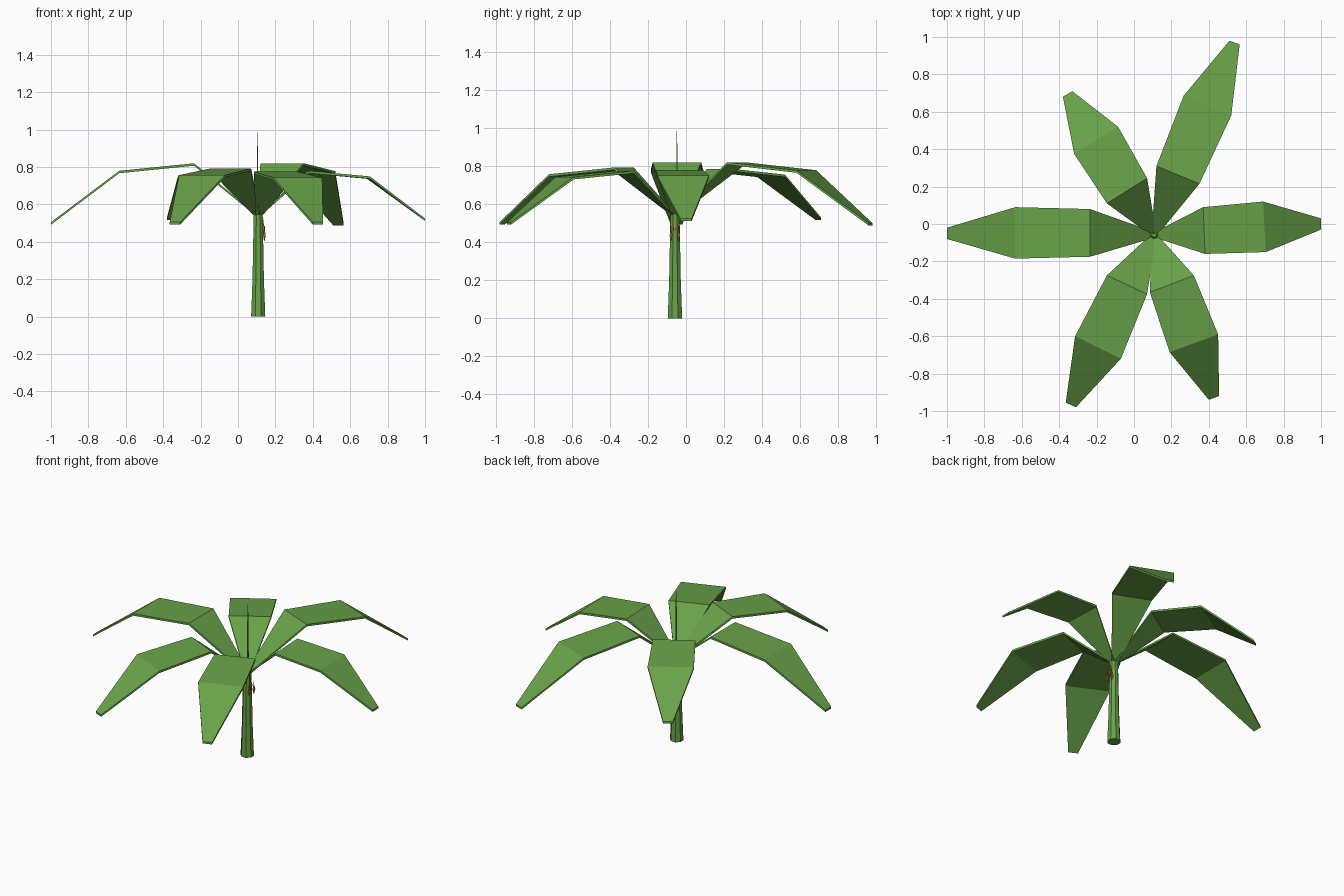
import bpy, bmesh, math
from mathutils import Vector

if "Cube" in bpy.data.objects:
    bpy.data.objects.remove(bpy.data.objects["Cube"])

def material(name, rgb):
    m = bpy.data.materials.new(name)
    m.diffuse_color = (*rgb, 1)
    m.use_nodes = True
    m.node_tree.nodes["Principled BSDF"].inputs["Base Color"].default_value = m.diffuse_color
    return m

GREEN = material("leaf green", (0.14, 0.36, 0.066))
ORANGE = material("fruit orange", (0.50, 0.17, 0.04))
CX, CY = 0.108, -0.058  # trunk axis

def finish(name, bm, mat):
    bmesh.ops.recalc_face_normals(bm, faces=bm.faces)
    me = bpy.data.meshes.new(name)
    bm.to_mesh(me)
    bm.free()
    me.materials.append(mat)
    ob = bpy.data.objects.new(name, me)
    bpy.context.collection.objects.link(ob)
    return ob

def loft(name, rings, mat):
    """Skin a list of closed point rings and cap both ends."""
    bm = bmesh.new()
    vs = [[bm.verts.new(p) for p in r] for r in rings]
    n = len(rings[0])
    for a, b in zip(vs, vs[1:]):
        for i in range(n):
            j = (i + 1) % n
            bm.faces.new((a[i], a[j], b[j], b[i]))
    bm.faces.new(vs[0])
    bm.faces.new(vs[-1])
    return finish(name, bm, mat)

def turned(name, x, y, profile, sides, mat):
    """Round upright part from (radius, height) pairs."""
    return loft(name, [[(x + r * math.cos(2 * math.pi * (i + .5) / sides),
                         y + r * math.sin(2 * math.pi * (i + .5) / sides), z)
                        for i in range(sides)] for r, z in profile], mat)

def leaf(name, sections):
    """Thin bent leaf: each section is left edge xy, right edge xy, height."""
    first = sections[0]
    out = (Vector(first[0]) + Vector(first[1])) / 2 - Vector((CX, CY))
    out.normalize()
    side = (Vector(first[0]) - Vector(first[1])).normalized() * 0.02
    root = Vector((CX, CY)) + out * 0.015
    rows = [(root + side, root - side, 0.555)] + sections
    rings = []
    for a, b, z in rows:
        a, b = Vector((*a, z)), Vector((*b, z))
        d = Vector((0, 0, -0.013))
        rings.append([a, b, b + d, a + d])
    loft(name, rings, GREEN)

# trunk, slightly flared at the foot
turned("trunk", CX, CY, [(0.041, 0), (0.033, 0.2), (0.026, 0.55), (0.012, 0.57)], 8, GREEN)
# upright young shoot
turned("young_shoot", CX - 0.003, CY + 0.01, [(0.007, 0.54), (0.005, 0.75), (0.002, 0.985)], 4, GREEN)

# six drooping leaves
leaf("leaf_left", [((-.235, -.175), (-.235, .08), .82), ((-.635, -.185), (-.635, .09), .78),
                   ((-1, -.08), (-1, -.02), .505)])
leaf("leaf_right", [((.37, .09), (.38, -.16), .78), ((.69, .12), (.705, -.15), .75),
                    ((1, .03), (1, -.03), .525)])
leaf("leaf_back_right", [((.12, .31), (.35, .215), .82), ((.265, .685), (.52, .58), .778),
                         ((.51, .98), (.565, .96), .50)])
leaf("leaf_back_left", [((-.145, .11), (.07, .245), .785), ((-.32, .375), (-.085, .52), .755),
                        ((-.38, .68), (-.33, .71), .53)])
leaf("leaf_front_left", [((.07, -.375), (-.145, -.275), .793), ((-.07, -.72), (-.315, -.60), .757),
                         ((-.31, -.98), (-.365, -.955), .505)])
leaf("leaf_front_right", [((.32, -.275), (.085, -.365), .775), ((.45, -.59), (.19, -.685), .743),
                          ((.455, -.92), (.40, -.94), .505)])

# small hanging fruit beside the trunk
for i, (x, y, z) in enumerate([(.140, -.080, .435), (.142, -.038, .435), (.136, -.060, .470)]):
    turned(f"fruit_{i + 1}", x, y, [(.001, z - .03), (.009, z), (.002, z + .03), (.0015, z + .05)], 4, ORANGE)
